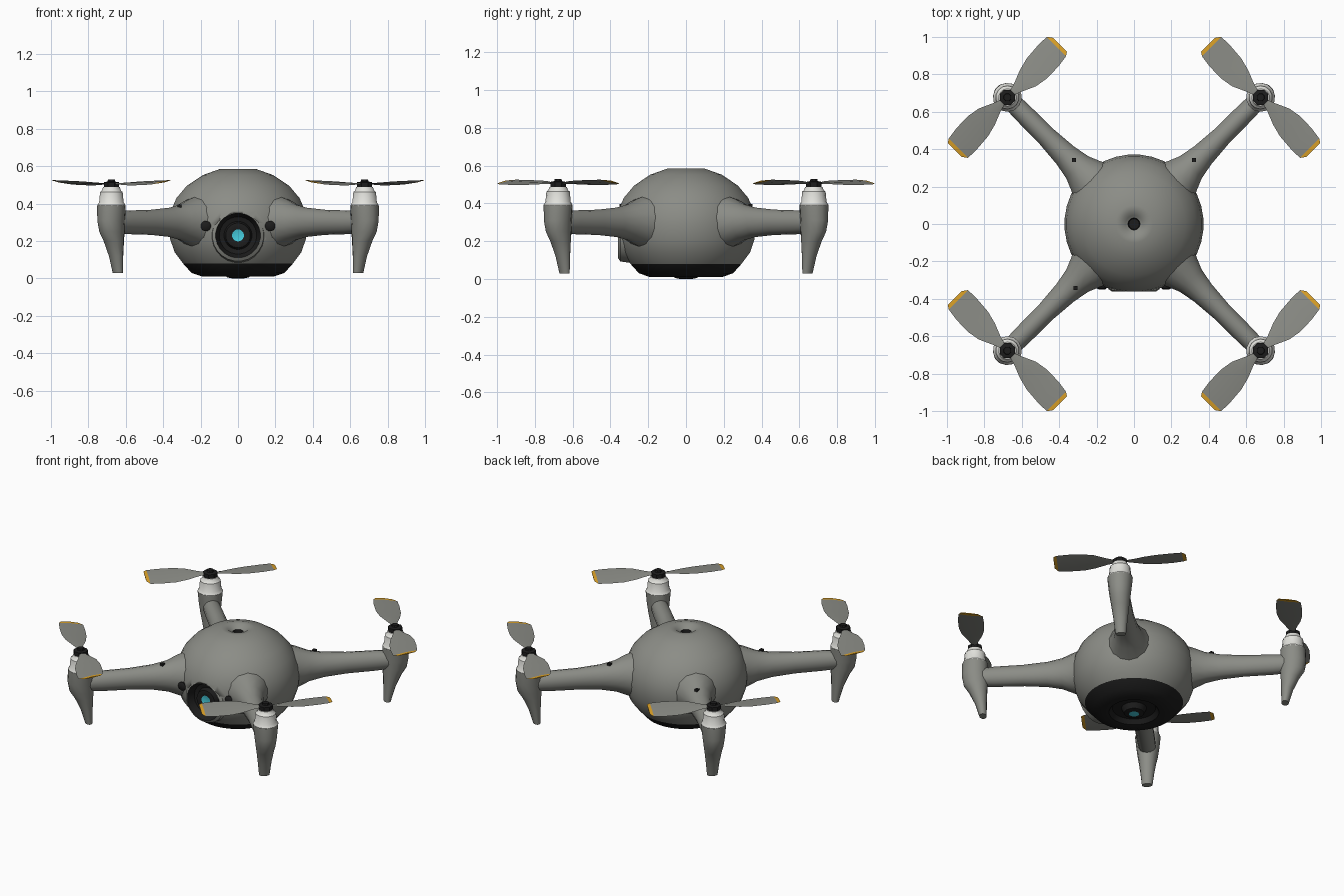
import bpy, bmesh, math
from mathutils import Vector

if "Cube" in bpy.data.objects:
    bpy.data.objects.remove(bpy.data.objects["Cube"])


def material(name, rgb):
    m = bpy.data.materials.new(name)
    m.diffuse_color = (*rgb, 1)
    m.use_nodes = True
    m.node_tree.nodes["Principled BSDF"].inputs["Base Color"].default_value = m.diffuse_color
    return m


GREY = material("warm_grey", (0.26, 0.265, 0.24))
LIGHT = material("light_grey", (0.76, 0.76, 0.72))
BLACK = material("black", (0.012, 0.012, 0.012))
CYAN = material("cyan", (0.06, 0.60, 0.72))
ORANGE = material("orange", (0.72, 0.36, 0.02))

D = math.sqrt(0.5)
OUT, SIDE, UP = Vector((D, D, 0)), Vector((D, -D, 0)), Vector((0, 0, 1))
HUB = Vector((0.677, 0.677, 0))


def loft(name, rings, mats, rule=None, mirror="", angle=40):
    """Skin closed rings of points, cap both ends, colour faces by rule(centre)."""
    bm = bmesh.new()
    vs = [[bm.verts.new(p) for p in ring] for ring in rings]
    n = len(rings[0])
    for a, b in zip(vs, vs[1:]):
        for i in range(n):
            j = (i + 1) % n
            bm.faces.new((a[i], a[j], b[j], b[i]))
    bm.faces.new(vs[0][::-1])
    bm.faces.new(vs[-1])
    bmesh.ops.recalc_face_normals(bm, faces=bm.faces)
    if rule:
        for f in bm.faces:
            f.material_index = rule(f.calc_center_median())
    me = bpy.data.meshes.new(name)
    bm.to_mesh(me)
    bm.free()
    for m in mats:
        me.materials.append(m)
    me.shade_smooth()
    me.set_sharp_from_angle(angle=math.radians(angle))
    ob = bpy.data.objects.new(name, me)
    bpy.context.collection.objects.link(ob)
    if mirror:
        mod = ob.modifiers.new("mirror", "MIRROR")
        mod.use_axis = ("x" in mirror, "y" in mirror, False)
        mod.use_mirror_merge = False
    return ob


def ellipse(c, ax, ay, n):
    """Ring of n points round c with half-axis vectors ax and ay."""
    return [c + ax * math.cos(t) + ay * math.sin(t)
            for t in (2 * math.pi * (i + 0.5) / n for i in range(n))]


def lathe_z(profile, c, n):
    return [ellipse(c + UP * z, Vector((r, 0, 0)), Vector((0, r, 0)), n) for r, z in profile]


def lathe_y(profile, x, zc, n):
    return [ellipse(Vector((x, y, zc)), Vector((r, 0, 0)), UP * r, n) for r, y in profile]


# Domed body: black underside with a recessed sensor, dimple and hole on top
def body_colour(p):
    r = math.hypot(p.x, p.y)
    if p.z < 0.08:
        return 2 if r < 0.02 and p.z < 0.01 else 1
    return 1 if r < 0.036 and p.z > 0.5 else 0


body = loft("body", lathe_z([
    (0.03, 0.0), (0.06, 0.006), (0.075, 0.04), (0.13, 0.04), (0.15, 0.012), (0.19, 0.01),
    (0.25, 0.03), (0.295, 0.08), (0.34, 0.14), (0.364, 0.21), (0.372, 0.29), (0.361, 0.36),
    (0.33, 0.43), (0.275, 0.495), (0.19, 0.552), (0.10, 0.584), (0.065, 0.582),
    (0.045, 0.565), (0.032, 0.558), (0.028, 0.52)], Vector(), 36),
    [GREY, BLACK, CYAN], body_colour)

# Opening in the front of the body for the camera
cutter = loft("camera_cutter", lathe_y([(0.122, -0.5), (0.122, -0.2)], 0, 0.23, 24), [BLACK])
cutter.hide_render = True
cutter.hide_viewport = True
cut = body.modifiers.new("camera_opening", "BOOLEAN")
cut.operation = "DIFFERENCE"
cut.object = cutter


# Camera: grey bezel, black sunken barrel, cyan lens
def camera_colour(p):
    r = math.hypot(p.x, p.z - 0.23)
    if r < 0.02 and p.y < -0.32:
        return 2
    return 0 if r > 0.125 else 1


loft("camera", lathe_y([
    (0.15, -0.27), (0.138, -0.348), (0.12, -0.36), (0.10, -0.315), (0.075, -0.308),
    (0.066, -0.338), (0.045, -0.342), (0.032, -0.336)], 0, 0.23, 24),
    [GREY, BLACK, CYAN], camera_colour)

# Small round sensors beside the camera
loft("front_sensor", lathe_y([(0.028, -0.29), (0.028, -0.342), (0.018, -0.35)], 0.172, 0.28, 12),
     [BLACK], mirror="x")

# Arms flaring into the body
loft("arm", [ellipse(OUT * s + UP * 0.30, SIDE * w, UP * h, 14) for s, w, h in [
    (0.27, 0.16, 0.15), (0.36, 0.115, 0.125), (0.43, 0.085, 0.096), (0.52, 0.068, 0.078),
    (0.66, 0.056, 0.067), (0.84, 0.054, 0.063), (0.94, 0.05, 0.055)]], [GREY], mirror="xy")

# Motor pods tapering down into the landing legs
loft("pod_and_leg", [ellipse(Vector((x, x, z)), OUT * a, SIDE * b, 14) for z, x, a, b in [
    (0.03, 0.643, 0.022, 0.032), (0.12, 0.652, 0.036, 0.042), (0.20, 0.664, 0.056, 0.053),
    (0.25, 0.674, 0.074, 0.061), (0.31, 0.678, 0.079, 0.069), (0.39, 0.677, 0.077, 0.077)]],
    [GREY], mirror="xy")

# Light motor collars with a stepped top
loft("motor_collar", lathe_z([
    (0.074, 0.38), (0.077, 0.392), (0.067, 0.408), (0.062, 0.462), (0.052, 0.47),
    (0.046, 0.488)], HUB, 14), [LIGHT], mirror="xy")

# Black propeller hubs
loft("propeller_hub", lathe_z([(0.044, 0.487), (0.044, 0.514), (0.022, 0.518), (0.02, 0.53)],
                              HUB, 8), [BLACK], mirror="xy", angle=30)

# Two-bladed propellers with orange tips
for label, sign in (("a", 1), ("b", -1)):
    rings = []
    for u, v_out, v_in, z in [
            (0.03, 0.014, -0.014, 0.507), (0.08, 0.034, -0.028, 0.507),
            (0.15, 0.066, -0.056, 0.508), (0.22, 0.078, -0.074, 0.509),
            (0.31, 0.076, -0.081, 0.512), (0.378, 0.066, -0.08, 0.515),
            (0.398, 0.052, -0.052, 0.516)]:
        rings.append([HUB + sign * (SIDE * u + OUT * v) + UP * (z + 0.16 * v + t)
                      for v, t in ((v_out, 0), (0, 0.004), (v_in, 0), (0, -0.003))])
    loft("propeller_blade_" + label, rings, [GREY, ORANGE],
         lambda p: 1 if abs((p - HUB).dot(SIDE)) > 0.375 else 0, mirror="xy")

# Tiny black markers on top of three arms
for label, x, y in (("back_right", 0.32, 0.342), ("back_left", -0.32, 0.342),
                    ("front_left", -0.314, -0.342)):
    loft("arm_marker_" + label, lathe_z([(0.015, 0.365), (0.015, 0.396)], Vector((x, y, 0)), 4),
         [BLACK])
